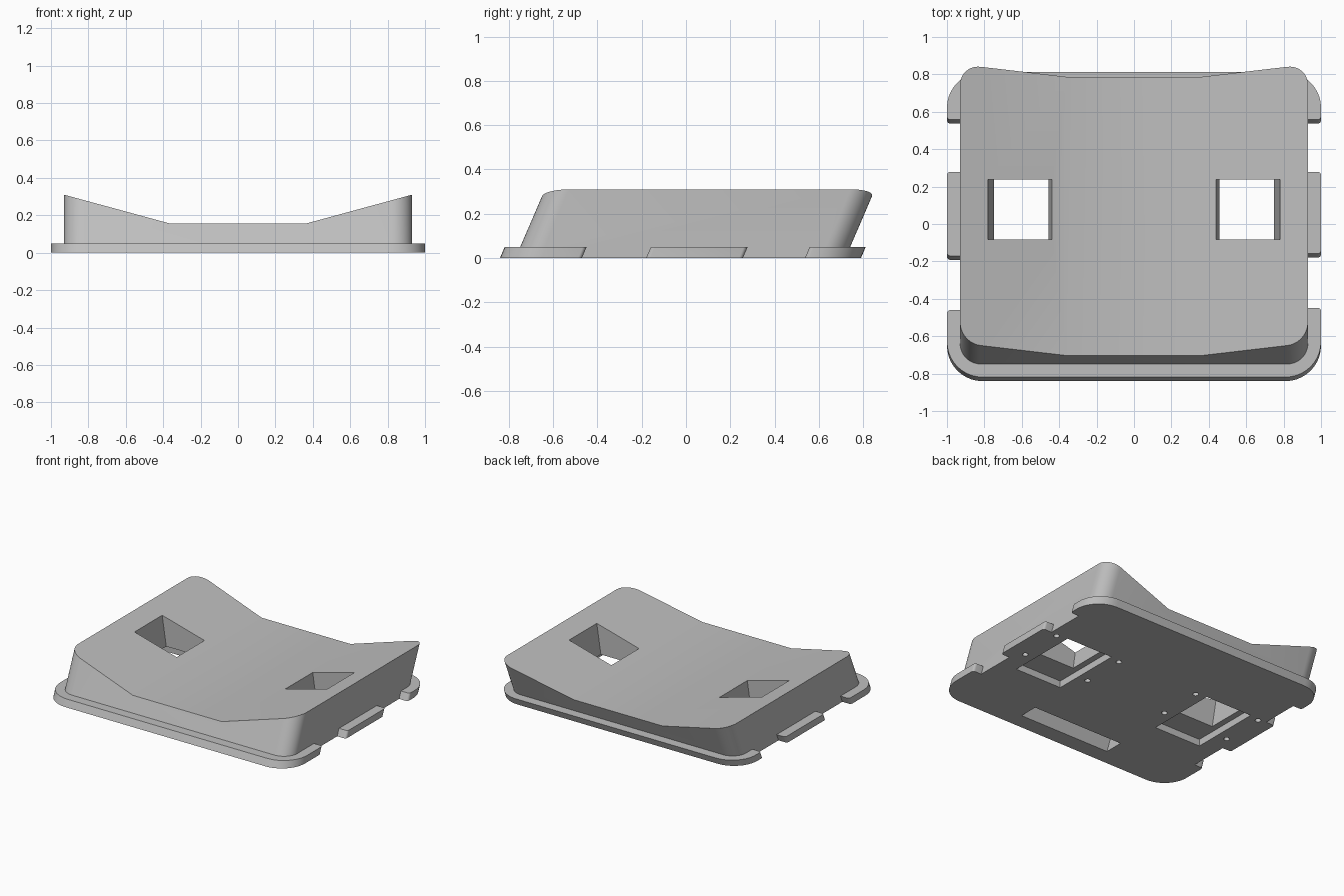
import bpy, bmesh, math

cube = bpy.data.objects.get("Cube")
if cube:
    bpy.data.objects.remove(cube, do_unlink=True)

SHEAR = 0.43      # backward lean of the whole shell per unit of height
LIP = 0.05        # thickness of the base flange

grey = bpy.data.materials.new("plain grey")
grey.use_nodes = True
colour = (0.52, 0.52, 0.52, 1)
grey.diffuse_color = colour
grey.node_tree.nodes["Principled BSDF"].inputs["Base Color"].default_value = colour


def prism(name, pts, lo, hi, place=lambda a, b, h: (a, b, h), top=None):
    """Solid between an outline at lo and an outline (same or other) at hi."""
    bm = bmesh.new()
    low = [bm.verts.new(place(a, b, lo)) for a, b in pts]
    high = [bm.verts.new(place(a, b, hi)) for a, b in (top or pts)]
    bm.faces.new(low)
    bm.faces.new(high)
    n = len(pts)
    for i in range(n):
        j = (i + 1) % n
        bm.faces.new((low[i], low[j], high[j], high[i]))
    bmesh.ops.recalc_face_normals(bm, faces=bm.faces)
    mesh = bpy.data.meshes.new(name)
    bm.to_mesh(mesh)
    bm.free()
    mesh.materials.append(grey)
    obj = bpy.data.objects.new(name, mesh)
    bpy.context.collection.objects.link(obj)
    return obj


def rect(x0, x1, y0, y1):
    return [(x0, y0), (x1, y0), (x1, y1), (x0, y1)]


def rounded(x0, x1, y0, y1, r, steps=10):
    pts = []
    corners = [(x1 - r, y1 - r), (x0 + r, y1 - r), (x0 + r, y0 + r), (x1 - r, y0 + r)]
    for k, (cx, cy) in enumerate(corners):
        for s in range(steps + 1):
            a = math.pi / 2 * (k + s / steps)
            pts.append((cx + r * math.cos(a), cy + r * math.sin(a)))
    return pts


def combine(obj, tool, operation="DIFFERENCE"):
    mod = obj.modifiers.new("combine", "BOOLEAN")
    mod.operation, mod.solver, mod.object = operation, "EXACT", tool
    bpy.context.view_layer.objects.active = obj
    bpy.ops.object.modifier_apply(modifier=mod.name)
    bpy.data.objects.remove(tool, do_unlink=True)


def lean(obj):
    for v in obj.data.vertices:
        v.co.y += SHEAR * v.co.z


# base flange with side notches
shell = prism("tray_shell", rounded(-1, 1, -0.84, 0.79, 0.19), 0, LIP)
for side, shift in ((1, 0), (-1, -0.012)):
    for y0, y1 in ((-0.47, -0.18), (0.257, 0.537)):
        xs = sorted((side * 0.93, side * 1.1))
        combine(shell, prism("notch", rect(*xs, y0 + shift * (y0 < 0), y1 + shift * (y0 < 0)), -0.1, 0.1))

# soften the tab corners
bm = bmesh.new()
bm.from_mesh(shell.data)
tips = [e for e in bm.edges
        if all(abs(v.co.x) > 0.995 and -0.6 < v.co.y < 0.57 for v in e.verts)
        and abs(e.verts[0].co.z - e.verts[1].co.z) > 0.04]
bmesh.ops.bevel(bm, geom=tips, offset=0.018, segments=4, profile=0.5, affect="EDGES")
bm.to_mesh(shell.data)
bm.free()

# raised body with a valley-shaped top
body = prism("body", rounded(-0.93, 0.93, -0.77, 0.72, 0.11), 0.03, 0.45)
edge_z = 0.155 + 0.272 * (1.2 - 0.36)
valley = [(-1.2, 0.6), (-1.2, edge_z), (-0.36, 0.155), (0.36, 0.155), (1.2, edge_z), (1.2, 0.6)]
combine(body, prism("valley", valley, -1.2, 1.2, lambda a, b, h: (a, h, b)))
combine(shell, body, "UNION")

# slanted slot under the front
combine(shell, prism("slot", rect(-0.37, 0.37, -0.72, -0.58), -0.05, 0.1))
lean(shell)

# tapered windows, underside pockets and screw holes
for side in (1, -1):
    cx = side * 0.603

    def window(half):
        return rect(cx - half, cx + half, -0.083, 0.238)

    combine(shell, prism("pocket", rect(cx - 0.19, cx + 0.19, -0.27, 0.26), -0.05, LIP))
    combine(shell, prism("window", window(0.142), 0.03, 0.4, top=window(0.198)))
    for dx in (-0.27, 0.27):
        for y in (-0.083, 0.24):
            x = cx + dx
            combine(shell, prism("screw_hole", rounded(x - 0.02, x + 0.02, y - 0.02, y + 0.02, 0.0199, 4),
                                 -0.05, 0.04))

# smooth corners, crisp edges
bpy.ops.object.select_all(action="DESELECT")
shell.select_set(True)
bpy.context.view_layer.objects.active = shell
bpy.ops.object.shade_smooth_by_angle(angle=math.radians(30))
